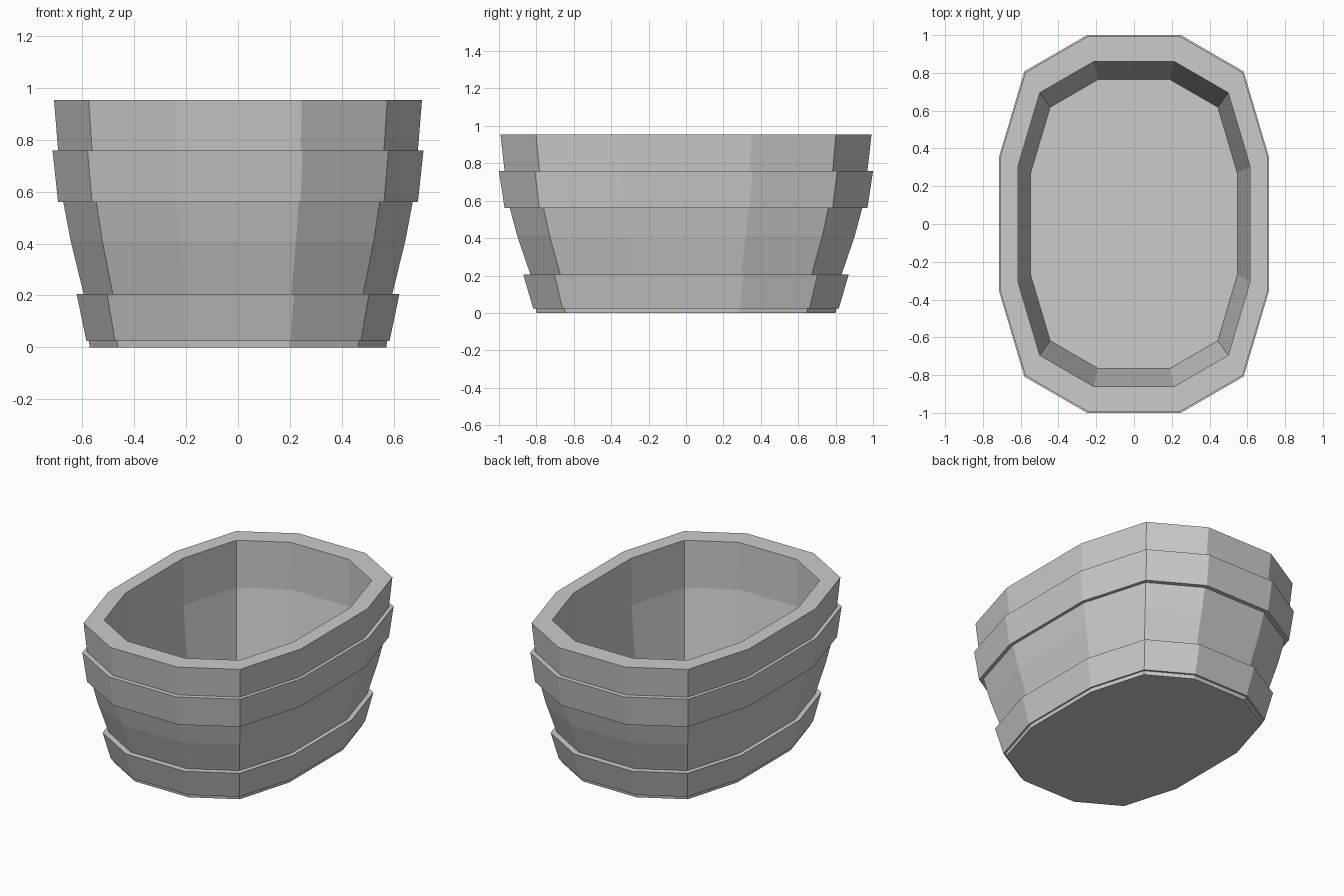
import bpy
import bmesh

if "Cube" in bpy.data.objects:
    bpy.data.objects.remove(bpy.data.objects["Cube"])

# Quarter outline of the twelve-sided oval, at full size
QUARTER = [(0.715, 0.353), (0.58, 0.808), (0.248, 1.0)]
OUTLINE = (QUARTER
           + [(-x, y) for x, y in reversed(QUARTER)]
           + [(-x, -y) for x, y in QUARTER]
           + [(x, -y) for x, y in reversed(QUARTER)])


def loft(name, profile, closed):
    """Sweep a (scale, z) profile around the oval; cap the ends or close the loop."""
    bm = bmesh.new()
    rings = [[bm.verts.new((x * s, y * s, z)) for x, y in OUTLINE]
             for s, z in profile]
    n = len(OUTLINE)
    pairs = list(zip(rings, rings[1:]))
    if closed:
        pairs.append((rings[-1], rings[0]))
    for a, b in pairs:
        for i in range(n):
            j = (i + 1) % n
            bm.faces.new((a[i], a[j], b[j], b[i]))
    if not closed:
        bm.faces.new(rings[0])
        bm.faces.new(rings[-1])
    bmesh.ops.recalc_face_normals(bm, faces=bm.faces)
    mesh = bpy.data.meshes.new(name)
    bm.to_mesh(mesh)
    bm.free()
    obj = bpy.data.objects.new(name, mesh)
    bpy.context.collection.objects.link(obj)
    return obj


# Tub wall: underside, curved outside, flat rim, inside wall, floor
loft("tub_body", [(0.80, 0.0), (0.83, 0.2), (0.902, 0.41), (0.942, 0.56),
                  (0.97, 0.76), (0.992, 0.953),
                  (0.86, 0.953), (0.858, 0.64), (0.765, 0.08)], False)

# Hoops: flared bands set slightly into the wall
for name, z0, z1, s0, s1, in0, in1 in [
        ("lower_hoop", 0.024, 0.205, 0.817, 0.87, 0.79, 0.81),
        ("upper_hoop", 0.56, 0.758, 0.97, 1.0, 0.92, 0.94)]:
    loft(name, [(s0, z0), (s1, z1), (in1, z1), (in0, z0)], True)
